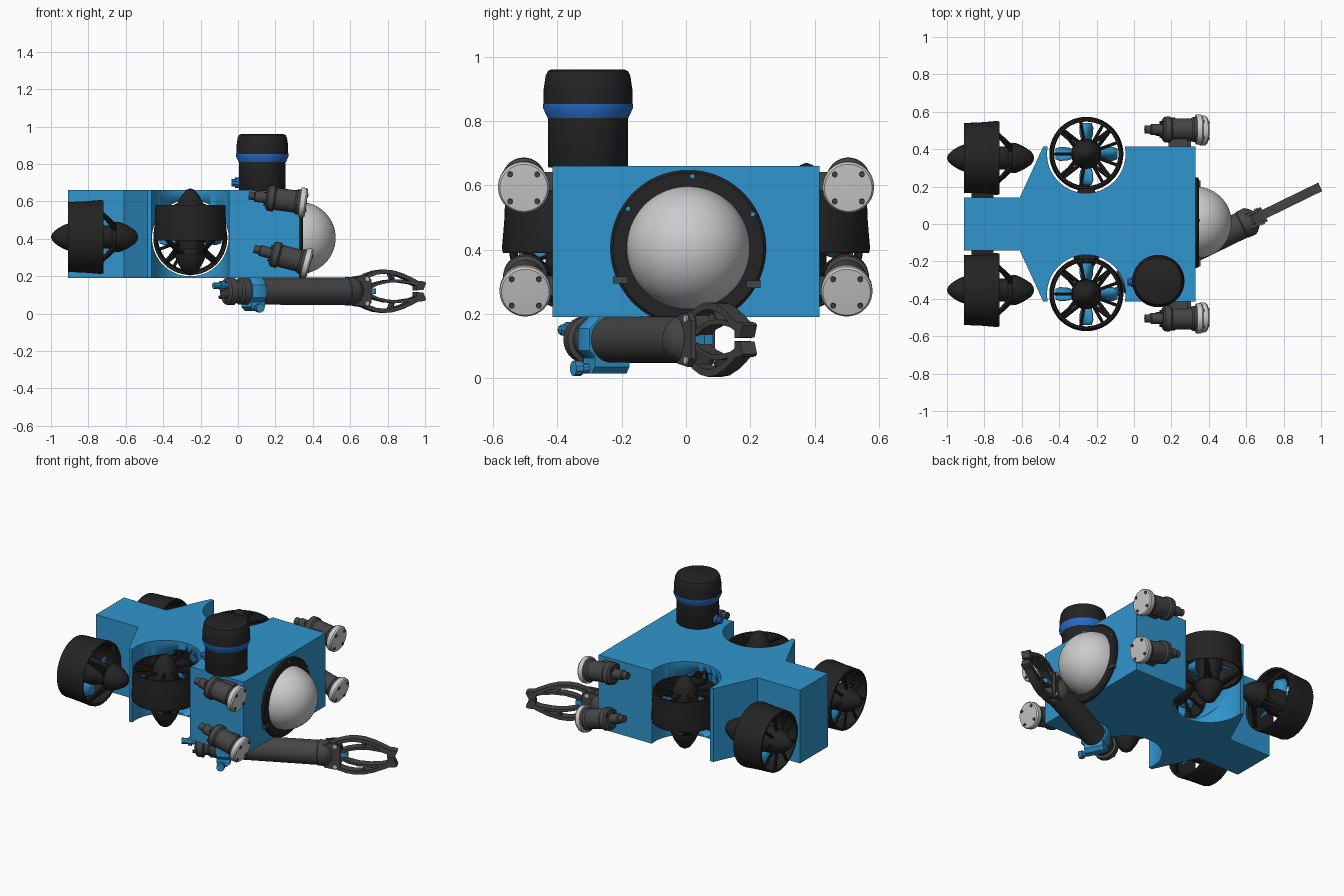
import bpy, bmesh
from math import sin, cos, pi, radians, asin
from mathutils import Vector, Matrix

if "Cube" in bpy.data.objects:
    bpy.data.objects.remove(bpy.data.objects["Cube"])


def material(name, rgb):
    m = bpy.data.materials.new(name)
    m.diffuse_color = (*rgb, 1)
    m.use_nodes = True
    m.node_tree.nodes["Principled BSDF"].inputs["Base Color"].default_value = m.diffuse_color
    return m


BLUE = material("hull_blue", (0.03, 0.30, 0.62))
DEEP = material("deep_blue", (0.02, 0.15, 0.56))
BLACK = material("black", (0.017, 0.017, 0.017))
DARK = material("dark_grey", (0.06, 0.06, 0.06))


def finish(name, bm, mat, mtx=None):
    bmesh.ops.recalc_face_normals(bm, faces=bm.faces)
    me = bpy.data.meshes.new(name)
    bm.to_mesh(me)
    bm.free()
    ob = bpy.data.objects.new(name, me)
    bpy.context.collection.objects.link(ob)
    if mat:
        me.materials.append(mat)
    if mtx:
        ob.matrix_world = mtx
    bpy.ops.object.select_all(action='DESELECT')
    ob.select_set(True)
    bpy.context.view_layer.objects.active = ob
    bpy.ops.object.shade_smooth_by_angle(angle=radians(32))
    return ob


def frame(loc, axis):
    """Matrix whose local z points along axis."""
    return Matrix.Translation(loc) @ Vector(axis).to_track_quat('Z', 'Y').to_matrix().to_4x4()


def lathe(name, prof, mtx, mat=None, seg=48, closed=False):
    bm = bmesh.new()
    rings = []
    for r, h in prof:
        if r < 1e-5:
            rings.append([bm.verts.new((0, 0, h))] * seg)
        else:
            rings.append([bm.verts.new((r * cos(2 * pi * (i + .5) / seg), r * sin(2 * pi * (i + .5) / seg), h))
                          for i in range(seg)])
    pairs = list(zip(rings, rings[1:])) + ([(rings[-1], rings[0])] if closed else [])
    for a, b in pairs:
        for i in range(seg):
            j = (i + 1) % seg
            bm.faces.new(list(dict.fromkeys([a[i], a[j], b[j], b[i]])))
    return finish(name, bm, mat, mtx)


def plate(name, outline, z0, z1, mat, mtx=None):
    bm = bmesh.new()
    f = bm.faces.new([bm.verts.new((x, y, z0)) for x, y in outline])
    ex = bmesh.ops.extrude_face_region(bm, geom=[f])['geom']
    bmesh.ops.translate(bm, vec=(0, 0, z1 - z0), verts=[v for v in ex if isinstance(v, bmesh.types.BMVert)])
    return finish(name, bm, mat, mtx)


def strip(pts, w):
    """Outline of a bar of width w following a path."""
    pts = [Vector(p) for p in pts]
    left, right = [], []
    for i, p in enumerate(pts):
        t = (pts[min(i + 1, len(pts) - 1)] - pts[max(i - 1, 0)]).normalized() * w / 2
        left.append((p.x - t.y, p.y + t.x))
        right.append((p.x + t.y, p.y - t.x))
    return left + right[::-1]


def rods(name, segs, mat, mtx, sides=10):
    bm = bmesh.new()
    for a, b, r in segs:
        a, b = Vector(a), Vector(b)
        bmesh.ops.create_cone(bm, cap_ends=True, segments=sides, radius1=r, radius2=r, depth=(b - a).length,
                              matrix=frame((a + b) / 2, b - a))
    return finish(name, bm, mat, mtx)


def box(name, c, size, mat, mtx=Matrix()):
    bm = bmesh.new()
    bmesh.ops.create_cube(bm, size=1)
    return finish(name, bm, mat, mtx @ Matrix.Translation(c) @ Matrix.Diagonal((*size, 1)))


def polar(r, a, h):
    return (r * cos(a), r * sin(a), h)


# Hull: plan outline with two round bites, plus a cross tunnel
cx, cy, R = -0.255, 0.375, 0.21
a0 = asin(0.04 / R)
arc = [(cx + R * cos(t), cy + R * sin(t)) for t in
       [pi - a0 + (pi + 2 * a0) * i / 32 for i in range(33)]]
half = [(-.91, .143), (-.61, .143), (-.485, .415)] + arc + [(.33, .415)]
hull = plate("hull", half + [(x, -y) for x, y in reversed(half)], .19, .66, BLUE)
cutter = lathe("tunnel_cutter", [(0, -.35), (.205, -.35), (.205, .35), (0, .35)],
               frame((cx, 0, .405), (0, 1, 0)), None, 64)
cutter.hide_render = True
mod = hull.modifiers.new("tunnel", 'BOOLEAN')
mod.operation, mod.object, mod.solver = 'DIFFERENCE', cutter, 'EXACT'
bpy.context.view_layer.objects.active = hull
bpy.ops.object.modifier_apply(modifier="tunnel")
bpy.data.objects.remove(cutter)


# Thrusters: duct, hub, guard spokes, slanted struts, propeller
def thruster(name, loc, axis):
    m = frame(loc, axis)
    lathe(name + "_duct", [(.187, -.095), (.191, 0), (.198, .08), (.195, .095), (.182, .09), (.172, 0), (.176, -.095)],
          m, BLACK, 64, True)
    lathe(name + "_hub", [(0, -.185), (.02, -.178), (.045, -.15), (.065, -.115), (.078, -.075), (.08, -.02), (.078, .05),
                          (.062, .08), (.062, .14), (.082, .165), (.08, .185), (.062, .225), (.035, .265), (.015, .278),
                          (0, .28)], m, BLACK)
    rods(name + "_guard", [(polar(.06, a, -.085), polar(.182, a, -.085), .009)
                           for a in [2 * pi * i / 9 for i in range(9)]], BLACK, m)
    rods(name + "_struts", [(polar(.19, a, .08), polar(.065, a + d, .165), .011)
                            for a in [pi / 4 + pi / 2 * i for i in range(4)] for d in (-.25, .25)], BLACK, m)
    bm = bmesh.new()
    for k in range(4):
        rows = []
        for r, chord, tw in ((.06, .03, 50), (.1, .042, 40), (.14, .042, 32), (.166, .03, 28)):
            rot = Matrix.Rotation(k * pi / 2, 4, 'Z')
            t = radians(tw)
            rows.append([bm.verts.new(rot @ Vector((r, s * chord * cos(t), s * chord * sin(t)))) for s in (-1, 1)])
        for a, b in zip(rows, rows[1:]):
            bm.faces.new((a[0], a[1], b[1], b[0]))
    prop = finish(name + "_propeller", bm, BLUE, m)
    sol = prop.modifiers.new("thickness", 'SOLIDIFY')
    sol.thickness, sol.offset = .008, 0


thruster("lateral_thruster", (cx, .03, .405), (0, -1, 0))
for s, side in ((-1, "right"), (1, "left")):
    thruster(side + "_rear_thruster", (-.815, s * .353, .41), (1, 0, 0))
    box(side + "_rear_mount", (-.81, s * .152, .41), (.12, .035, .08), BLACK)
    thruster(side + "_lift_thruster", (cx, s * .375, .485), (0, 0, -1))
    box(side + "_lift_mount", (cx, s * .175, .52), (.08, .03, .06), BLACK)

    # Lights: two per side, tilted downwards
    for lvl, front, drop in (("upper", (.365, s * .505, .592), 7.5), ("lower", (.385, s * .5, .267), 15)):
        d = radians(drop)
        m = frame(front, (cos(d), 0, -sin(d)))
        n = f"{side}_{lvl}_light"
        lathe(n + "_body", [(0, -.31), (.022, -.31), (.022, -.28), (.03, -.275), (.03, -.215), (.055, -.215), (.068, -.205),
                            (.07, -.175), (.06, -.165), (.06, -.06), (.068, -.05), (.068, -.02), (0, -.02)], m, DARK)
        lathe(n + "_lens", [(0, -.035), (.078, -.035), (.08, -.03), (.08, -.008), (.074, 0), (0, .003)], m)
        rods(n + "_screws", [(polar(.06, a, -.01), polar(.06, a, .006), .009)
                             for a in [pi / 4 + pi / 2 * i for i in range(4)]], DARK, m)
        rods(n + "_rear_bolts", [(polar(.05, a, -.225), polar(.05, a, -.2), .01)
                                 for a in [pi / 4 + pi / 2 * i for i in range(4)]], DARK, m)
        box(n + "_bracket", (front[0] - .13, s * .43, front[2] + .02), (.1, .05, .06), DARK)

# Viewing dome with its clamped bezel
dm = frame((.33, .007, .405), (1, 0, 0))
lathe("dome", [(.192 * cos(pi / 2 * i / 20), .192 * sin(pi / 2 * i / 20)) for i in range(20)] + [(0, .192)], dm, None, 64)
lathe("dome_bezel", [(.242, 0), (.242, .01), (.234, .017), (.19, .017), (.19, 0)], dm, BLACK, 64, True)
for i, (y, z) in enumerate([(.02, .628), (-.18, .527), (.208, .51), (-.205, .305), (.21, .292)]):
    if i < 3:
        rods("bezel_screw", [((.34, y, z), (.352, y, z), .008)], BLUE, Matrix())
    else:
        box("bezel_latch", (.343, y, z), (.024, .045, .022), DARK)

# Sonar canister on the deck
cm = Matrix.Translation((.13, -.305, 0))
lathe("canister_base", [(0, .655), (.122, .655), (.125, .66), (.125, .815), (0, .815)], cm, BLACK, 64)
lathe("canister_band", [(0, .81), (.126, .81), (.14, .84), (.14, .853), (0, .853)], cm, DEEP, 64)
lathe("canister_cap", [(0, .85), (.139, .85), (.138, .9), (.132, .94), (.125, .955), (.115, .96), (0, .96)], cm, BLACK, 64)
rods("canister_plug", [((.02, -.31, .7), (-.015, -.31, .7), .028), ((-.01, -.31, .7), (-.035, -.31, .7), .02)], DEEP, Matrix())

# Manipulator arm: tube, collar, connectors
ang = radians(26)
fwd = Vector((cos(ang), sin(ang), 0))
base = Vector((0, -.287, .12))
am = frame(base, fwd)
side_v = fwd.cross(Vector((0, 0, 1)))
jm = Matrix.Translation(base) @ Matrix((fwd, (0, 0, 1), side_v)).transposed().to_4x4()
lathe("arm_tube", [(0, -.08), (.055, -.08), (.072, -.068), (.075, -.03), (.06, -.025), (.06, .0), (.072, .01), (.073, .64),
                   (.077, .645), (.077, .69), (.068, .705), (.04, .73), (0, .73)], am, DARK)
lathe("arm_collar", [(0, .05), (.085, .05), (.09, .06), (.09, .12), (.085, .13), (0, .13)], am, BLUE, 8)
plate("arm_foot", [(.05, 0), (.13, 0), (.13, -.085), (.11, -.105), (.07, -.105), (.05, -.085)], -.06, .06, BLUE, jm)
rods("arm_plug", [((-.16, .03, .03), (-.07, .03, .03), .018), ((-.12, .03, .03), (-.1, .03, .03), .026)], BLUE, jm)
rods("arm_valve", [((.08, -.09, .06), (.08, -.09, .11), .016), ((.08, -.09, .085), (.08, -.09, .11), .024)], BLUE, jm)
rods("arm_rear_bolts", [((-.095, .045 * cos(a), .045 * sin(a)), (-.07, .045 * cos(a), .045 * sin(a)), .01)
                        for a in [pi / 4 + pi / 2 * i for i in range(4)]], DARK, jm)

# Gripper: clevis plates, push rod and mirrored fingers
for k in (-1, 1):
    plate("gripper_clevis", [(.68, -.075), (.75, -.085), (.775, -.06), (.775, .06), (.75, .085), (.68, .075)],
          min(k * .026, k * .042), max(k * .026, k * .042), DARK, jm)
box("gripper_pushrod", (.76, 0, 0), (.11, .03, .03), BLUE, jm)
for k, n in ((1, "upper"), (-1, "lower")):
    outer = [(.71, .055), (.76, .083), (.81, .099), (.86, .105), (.91, .101), (.97, .084), (1.03, .058), (1.085, .03)]
    inner = [(.77, .018), (.82, .04), (.88, .053), (.95, .055), (1.02, .046), (1.085, .025)]
    tip = [(1.05, .005), (1.09, .006), (1.108, .045), (1.095, .053), (1.05, .055)]
    for part, o in (("outer_bar", strip(outer, .022)), ("inner_bar", strip(inner, .016)), ("tip", tip),
                    ("link", strip([(.76, .085), (.78, .015)], .018)), ("web", strip([(.92, .055), (.9, .1)], .012))):
        plate(f"{n}_finger_{part}", [(x, k * y) for x, y in o], -.025, .025, DARK, jm)
    rods(n + "_finger_pin", [((.745, k * .065, -.048), (.745, k * .065, .048), .012)], None, jm)
